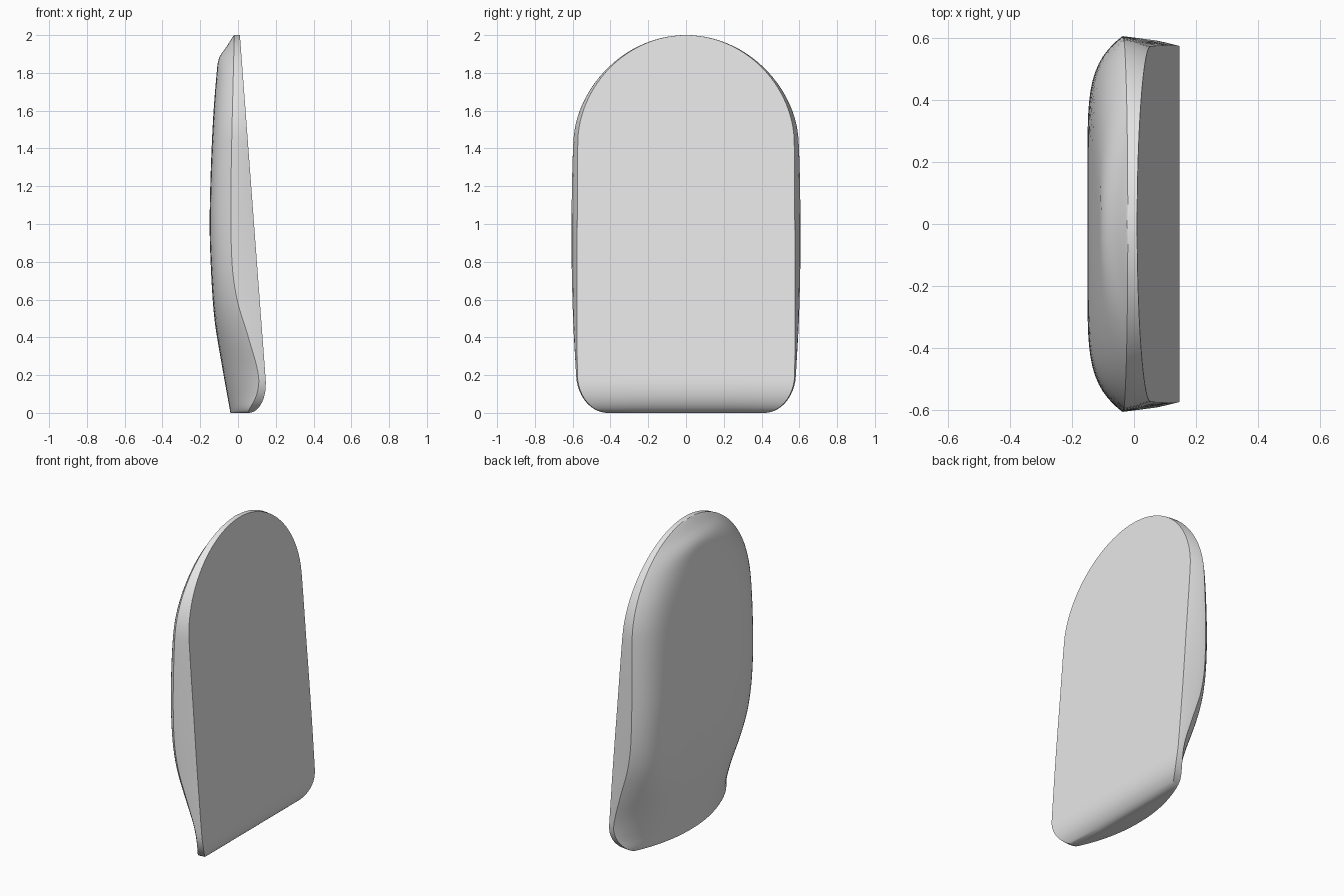
import bpy, bmesh, math

cube = bpy.data.objects.get("Cube")
if cube:
    bpy.data.objects.remove(cube, do_unlink=True)

ROWS = 64      # horizontal sections from base to tip
BACK = 40      # steps around the domed back


def curve(keys):
    """Smooth function through (height, value) keys."""
    n = len(keys)
    slopes = []
    for i in range(n):
        a, b = keys[max(i - 1, 0)], keys[min(i + 1, n - 1)]
        slopes.append((b[1] - a[1]) / (b[0] - a[0]))

    def value(z):
        i = 0
        while i < n - 2 and z > keys[i + 1][0]:
            i += 1
        (z0, v0), (z1, v1) = keys[i], keys[i + 1]
        h = z1 - z0
        t = (z - z0) / h
        u = 1 - t
        return (v0 * (1 + 2 * t) * u * u + slopes[i] * h * t * u * u
                + v1 * t * t * (3 - 2 * t) - slopes[i + 1] * h * t * t * u)
    return value


def quarter(t):
    """Rise of a quarter circle, 0 to 1."""
    return math.sqrt(max(0, 1 - (1 - min(t, 1)) ** 2))


side = curve([(0, .575), (.2, .582), (.5, .598), (.9, .606), (1.4, .598), (2, .56)])
back = curve([(0, -.04), (.25, -.085), (.5, -.125), (.8, -.145), (1.05, -.15),
              (1.5, -.135), (1.8, -.113), (1.88, -.1), (1.94, -.06), (2, -.022)])
rim = curve([(0, .05), (.1, .1), (.2, .108), (.4, .055), (.6, -.005), (.8, -.032), (1.2, -.037), (2, -.02)])
inset = curve([(0, .004), (.2, .007), (.5, .02), (1, .03), (1.5, .022), (2, .003)])
fullness = curve([(0, 2.2), (.3, 3.5), (.7, 6.5), (1.3, 7), (1.6, 5.2), (1.8, 3.2), (1.9, 2), (2, 2)])


def half_width(z):
    w = side(z) - .16 * (1 - quarter(z / .2))
    return w * quarter((2 - z) / .56)


def front(z):
    return .147 - .137 * max(z - .17, 0) / 1.83 - .09 * (1 - quarter(z / .15))


def section(z):
    """Closed outline at one height: domed back, side walls, flat front."""
    w, xr, xb, xf = half_width(z), rim(z), back(z), front(z)
    xr = min(xr, xf - .004)
    n = fullness(z)
    pts = []
    for i in range(BACK + 1):
        s = math.sin(math.pi * (i / BACK - .5))
        pts.append((xr + (xb - xr) * (1 - abs(s) ** n), w * s, z))
    wf = max(w - inset(z), w * .9)
    mid = xr + (xf - xr) * .35
    wm = w - (w - wf) * .2
    pts += [(mid, wm, z), (xf, wf, z), (xf, wf / 2, z), (xf, 0, z),
            (xf, -wf / 2, z), (xf, -wf, z), (mid, -wm, z)]
    return pts


# Loft the shell through its sections
bm = bmesh.new()
rings = []
for r in range(ROWS + 1):
    z = 1 - math.cos(math.pi * r / ROWS)
    z = min(z, 1.9995)
    rings.append([bm.verts.new(p) for p in section(z)])
for a, b in zip(rings, rings[1:]):
    for i in range(len(a)):
        j = (i + 1) % len(a)
        bm.faces.new((a[i], a[j], b[j], b[i]))
bm.faces.new(rings[0])
bm.faces.new(rings[-1])
bmesh.ops.recalc_face_normals(bm, faces=bm.faces)
mesh = bpy.data.meshes.new("rounded_panel")
bm.to_mesh(mesh)
bm.free()
panel = bpy.data.objects.new("rounded_panel", mesh)
bpy.context.collection.objects.link(panel)

# Plain light grey
grey = bpy.data.materials.new("light_grey")
grey.use_nodes = True
color = (.8, .8, .8, 1)
grey.diffuse_color = color
grey.node_tree.nodes["Principled BSDF"].inputs["Base Color"].default_value = color
mesh.materials.append(grey)

# Smooth surfaces with a crisp front edge
bpy.ops.object.select_all(action='DESELECT')
panel.select_set(True)
bpy.context.view_layer.objects.active = panel
bpy.ops.object.shade_smooth_by_angle(angle=math.radians(35))
